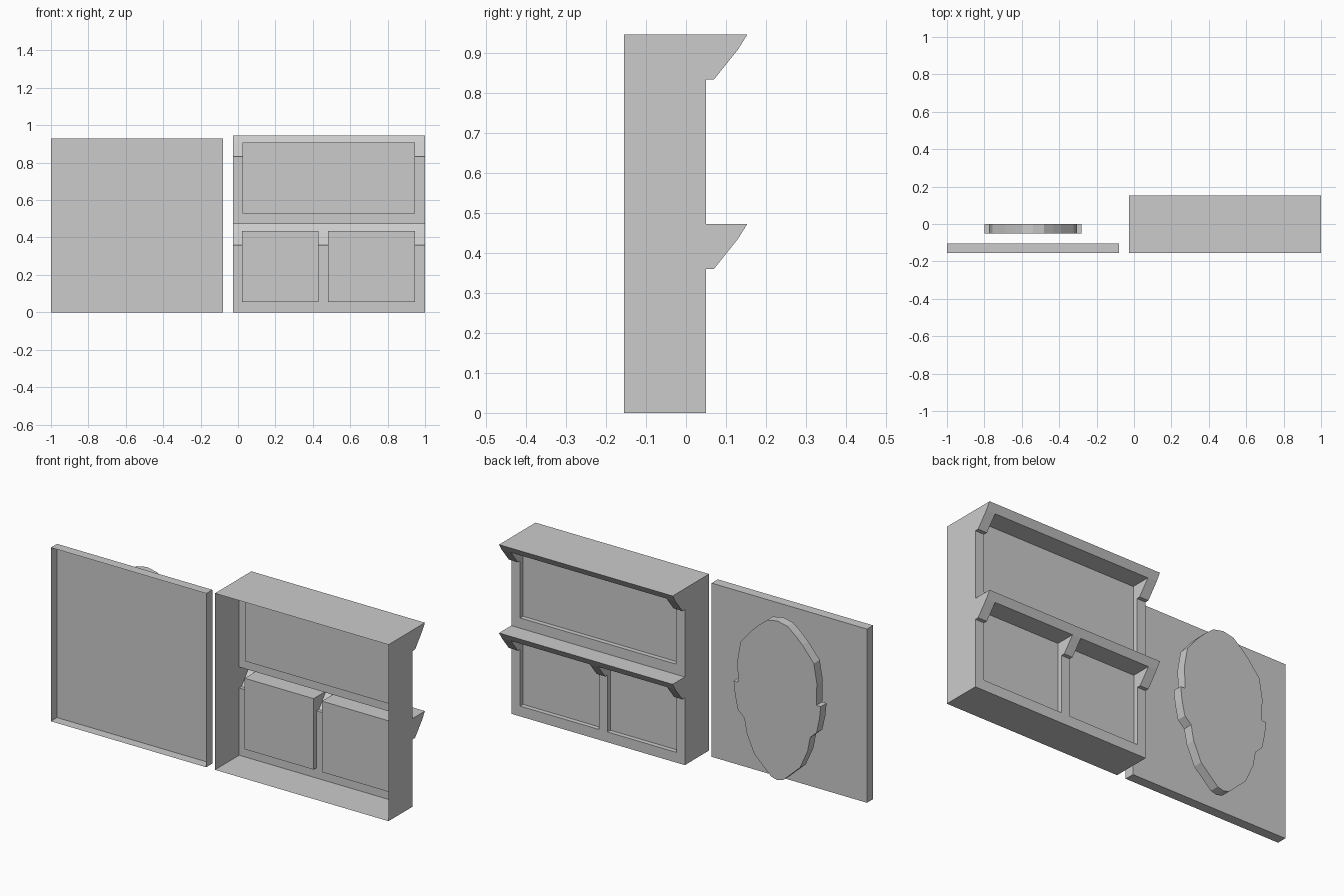
import bpy, bmesh

if "Cube" in bpy.data.objects:
    bpy.data.objects.remove(bpy.data.objects["Cube"])


def extrude_poly(name, pts, offset):
    """Solid prism from a closed outline of 3D points, swept along offset."""
    bm = bmesh.new()
    face = bm.faces.new([bm.verts.new(p) for p in pts])
    ext = bmesh.ops.extrude_face_region(bm, geom=[face], use_keep_orig=True)
    moved = [g for g in ext["geom"] if isinstance(g, bmesh.types.BMVert)]
    bmesh.ops.translate(bm, verts=moved, vec=offset)
    bmesh.ops.recalc_face_normals(bm, faces=bm.faces[:])
    mesh = bpy.data.meshes.new(name)
    bm.to_mesh(mesh)
    bm.free()
    obj = bpy.data.objects.new(name, mesh)
    bpy.context.collection.objects.link(obj)
    return obj


def box(name, x0, x1, y0, y1, z0, z1):
    pts = [(x0, y0, z0), (x1, y0, z0), (x1, y0, z1), (x0, y0, z1)]
    return extrude_poly(name, pts, (0, y1 - y0, 0))


def open_front(obj, y):
    """Remove the face lying at y, leaving a hollow shell."""
    bm = bmesh.new()
    bm.from_mesh(obj.data)
    gone = [f for f in bm.faces if all(abs(v.co.y - y) < 1e-4 for v in f.verts)]
    bmesh.ops.delete(bm, geom=gone, context="FACES")
    bm.to_mesh(obj.data)
    bm.free()


FRONT = -0.155

# Housing: side profile with two sloped canopies, swept across its width
def canopy(top):
    return [(0.05, top - 0.112), (0.07, top - 0.112), (0.13, top - 0.037), (0.153, top)]

profile = ([(FRONT, 0), (0.05, 0)] + canopy(0.472) + [(0.05, 0.472)]
           + canopy(0.945) + [(FRONT, 0.945)])
housing = extrude_poly("housing", [(-0.028, y, z) for y, z in profile], (1.028, 0, 0))

# Window recesses, cut up into the canopies
windows = [(0.022, 0.43, 0.055, 0.435),
           (0.48, 0.947, 0.055, 0.435),
           (0.025, 0.947, 0.527, 0.908)]
for x0, x1, z0, z1 in windows:
    cutter = box("window_cutter", x0, x1, 0.025, 0.3, z0, z1)
    cutter.hide_render = True
    mod = housing.modifiers.new("window", "BOOLEAN")
    mod.operation = "DIFFERENCE"
    mod.solver = "EXACT"
    mod.object = cutter
    bpy.context.view_layer.objects.active = housing
    bpy.ops.object.modifier_apply(modifier=mod.name)
    bpy.data.objects.remove(cutter)
open_front(housing, FRONT)

# Shallow square tray, open to the front
tray = box("tray_panel", -1, -0.08, FRONT, -0.103, 0, 0.93)
open_front(tray, FRONT)

# Symmetric head-shaped plate: (half width, height) from crown to chin
half = [(0.06, 0.878), (0.11, 0.838), (0.15, 0.80), (0.217, 0.72), (0.235, 0.617),
        (0.232, 0.50), (0.258, 0.50), (0.25, 0.43), (0.233, 0.353), (0.195, 0.318),
        (0.18, 0.24), (0.135, 0.14), (0.035, 0.047)]
CX = -0.54
outline = ([(CX, 0, 0.89)] + [(CX + w, 0, z) for w, z in half]
           + [(CX, 0, 0.038)] + [(CX - w, 0, z) for w, z in reversed(half)])
plate = extrude_poly("head_plate", outline, (0, -0.05, 0))
open_front(plate, -0.05)
